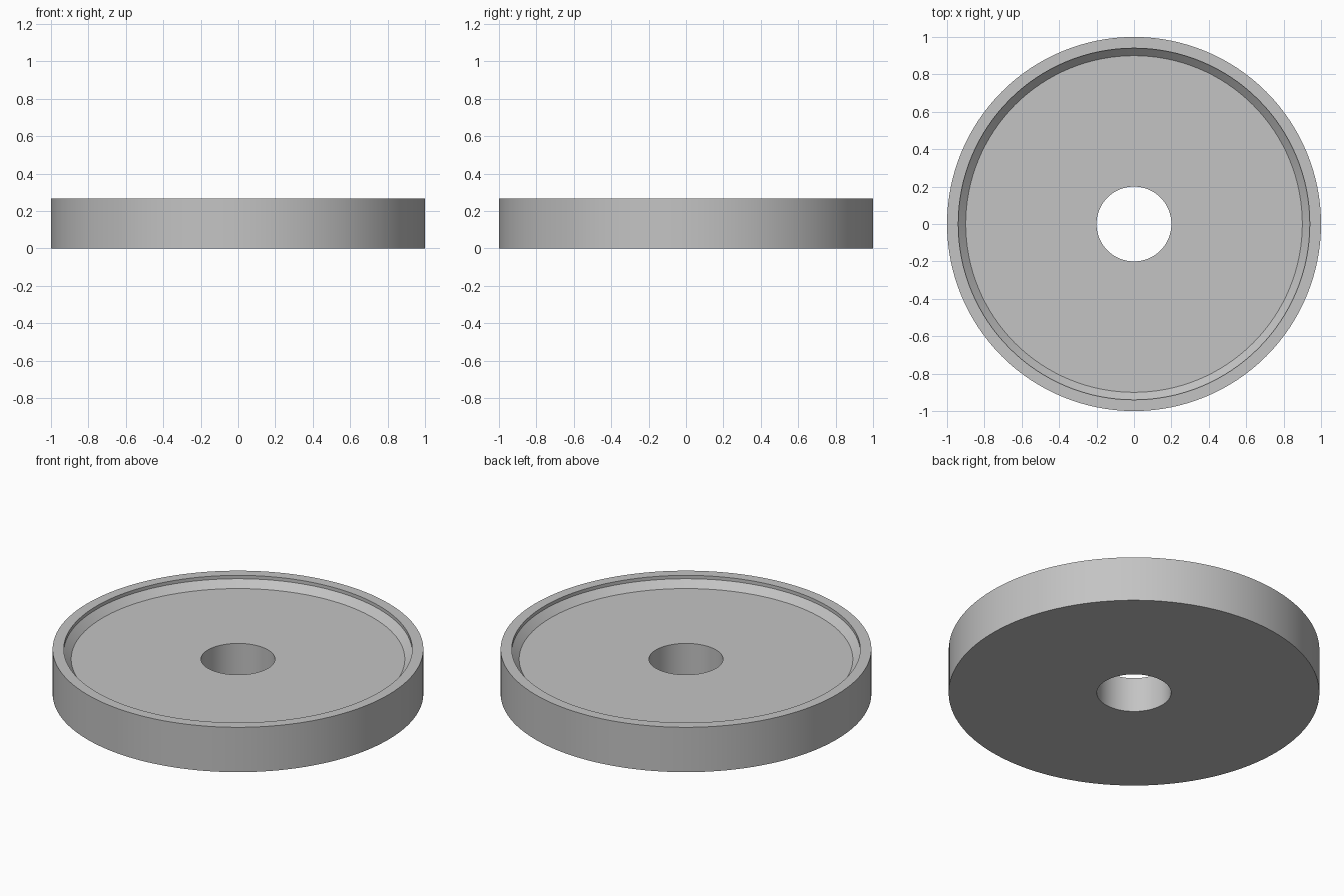
import bpy, bmesh, math

if "Cube" in bpy.data.objects:
    bpy.data.objects.remove(bpy.data.objects["Cube"])

SEGMENTS = 128

# Cross-section (radius, height): bore, floor, bevelled recess, rim, outer wall
PROFILE = [(0.20, 0.0), (0.20, 0.207), (0.90, 0.207), (0.94, 0.247),
           (0.94, 0.267), (1.0, 0.267), (1.0, 0.0)]

grey = bpy.data.materials.new("plain grey")
grey.diffuse_color = (0.55, 0.55, 0.55, 1.0)
grey.use_nodes = True
grey.node_tree.nodes["Principled BSDF"].inputs["Base Color"].default_value = grey.diffuse_color


def lathe(name, profile, material):
    """Revolve a closed profile around the z axis."""
    bm = bmesh.new()
    rings = []
    for i in range(SEGMENTS):
        a = 2 * math.pi * i / SEGMENTS
        rings.append([bm.verts.new((r * math.cos(a), r * math.sin(a), z))
                      for r, z in profile])
    for i, ring in enumerate(rings):
        after = rings[(i + 1) % SEGMENTS]
        for j in range(len(profile)):
            k = (j + 1) % len(profile)
            bm.faces.new((ring[j], ring[k], after[k], after[j]))
    bmesh.ops.recalc_face_normals(bm, faces=bm.faces)
    mesh = bpy.data.meshes.new(name)
    bm.to_mesh(mesh)
    bm.free()
    mesh.materials.append(material)
    obj = bpy.data.objects.new(name, mesh)
    bpy.context.collection.objects.link(obj)
    bpy.context.view_layer.objects.active = obj
    obj.select_set(True)
    bpy.ops.object.shade_smooth_by_angle(angle=math.radians(30))
    return obj


# Round disc with a recessed top and a centre hole
lathe("recessed_disc", PROFILE, grey)
